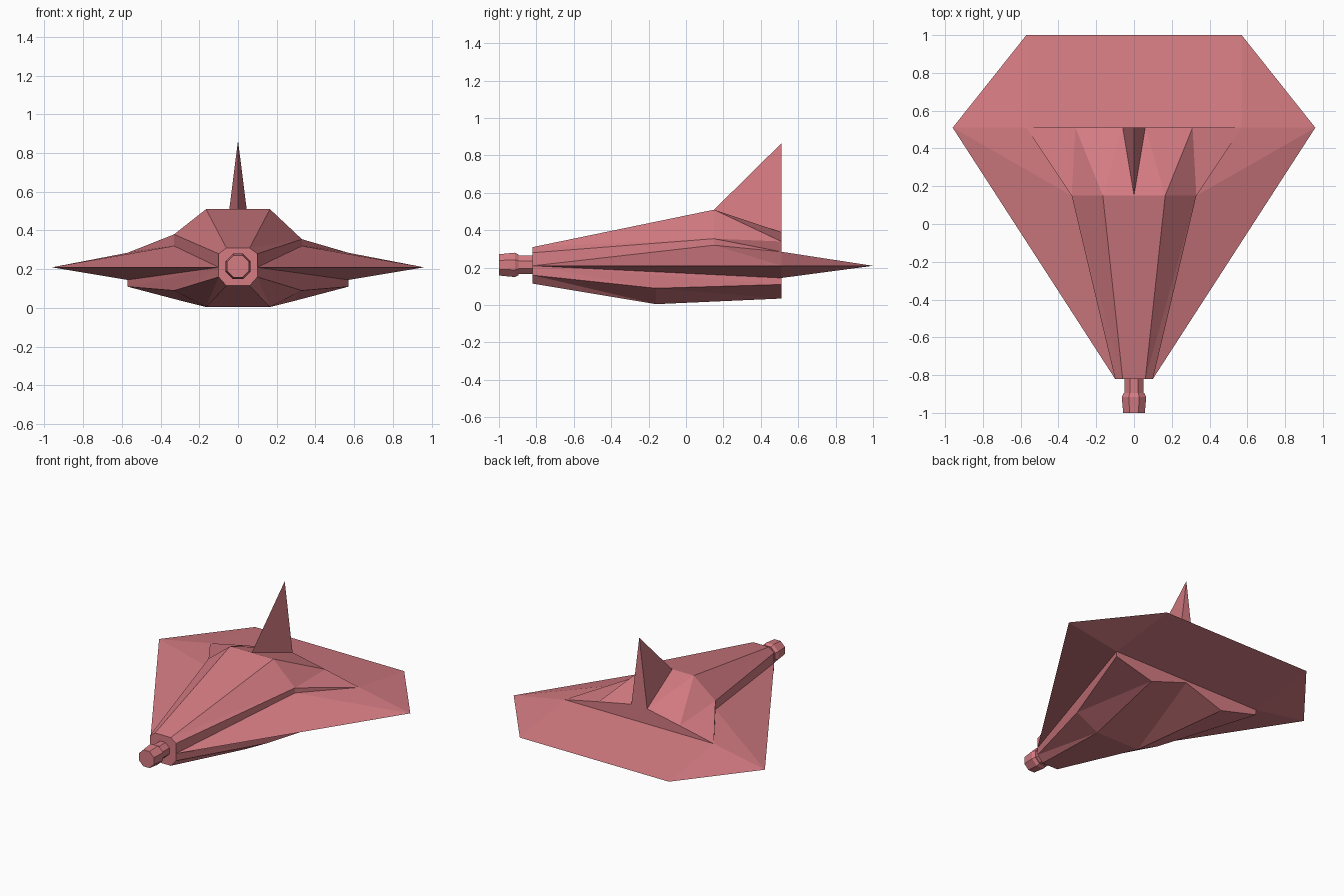
import bpy, bmesh, math

if "Cube" in bpy.data.objects:
    bpy.data.objects.remove(bpy.data.objects["Cube"])

pink = bpy.data.materials.new("rose_pink")
pink.diffuse_color = (0.66, 0.2, 0.225, 1)
pink.use_nodes = True
pink.node_tree.nodes["Principled BSDF"].inputs["Base Color"].default_value = pink.diffuse_color

# Key points of the right half; a capital letter means the mirrored left point
P = {
    "a": (.06, -.82, .31), "b": (.10, -.82, .28), "c": (.10, -.82, .21),   # nose ring
    "j": (.10, -.82, .16), "k": (.06, -.82, .115),
    "d": (.165, .15, .51), "e": (.33, .15, .355), "f": (.33, .15, .32),    # upper crest
    "g": (.57, .51, .285), "h": (.31, .51, .34), "i": (.06, .51, .39),     # upper tail
    "t": (.96, .51, .21), "r": (.57, 1.0, .21), "o": (.57, .51, .145),     # wing
    "l": (.165, -.16, .005), "m": (.33, -.16, .09),                        # keel
    "n": (.57, .51, .11), "p": (.285, .51, .035), "q": (0, .51, .13),      # lower tail
    "u": (0, .15, .51), "v": (0, .51, .865),                               # fin
}


def point(ch):
    if ch == "E":                      # left shoulder sits slightly higher
        return (-.33, .15, .38)
    x, y, z = P[ch.lower()]
    return (-x if ch.isupper() else x, y, z)


def shell(name, faces):
    """Build faces spelled as point letters, plus their mirror images."""
    bm = bmesh.new()
    verts, done = {}, set()
    for word in faces.split():
        for w in (word, word.swapcase()):
            w = "".join(ch.lower() if P[ch.lower()][0] == 0 else ch for ch in w)
            if frozenset(w) in done:
                continue
            done.add(frozenset(w))
            for ch in w:
                if ch not in verts:
                    verts[ch] = bm.verts.new(point(ch))
            bm.faces.new([verts[ch] for ch in w])
    finish(name, bm)


def finish(name, bm):
    bmesh.ops.recalc_face_normals(bm, faces=bm.faces[:])
    me = bpy.data.meshes.new(name)
    bm.to_mesh(me)
    bm.free()
    me.materials.append(pink)
    bpy.context.collection.objects.link(bpy.data.objects.new(name, me))


def lathe_y(name, rings, sides=8, zc=.215):
    """Faceted tube along y from (y, flat-to-centre radius) rings."""
    bm = bmesh.new()
    loops = []
    for y, r in rings:
        R = r / math.cos(math.pi / sides)
        angs = [(s + .5) * 2 * math.pi / sides for s in range(sides)]
        loops.append([bm.verts.new((R * math.cos(t), y, zc + R * math.sin(t))) for t in angs])
    for A, B in zip(loops, loops[1:]):
        for s in range(sides):
            n = (s + 1) % sides
            bm.faces.new((A[s], A[n], B[n], B[s]))
    bm.faces.new(loops[0])
    bm.faces.new(loops[-1])
    finish(name, bm)


# Hull and wing
shell("upper_hull", "adDA abe aed bcf bfe efg egh deh dhi diID ghiIHG abcCBA cfg cgGC")
shell("wing", "cft ftg tgr grRG cfg cgGC cto tro orRO coOC")
shell("lower_hull", "cjkKJC con cnm cmj jml jlk klLK mnp mpl lpq lLq onpqPNO coOC")

# Tail fin
shell("tail_fin", "vui viI uiI")

# Nose gun
lathe_y("gun_barrel", [(-.80, .05), (-.905, .05)])
lathe_y("gun_muzzle", [(-.895, .055), (-.915, .065), (-1.0, .057)])
